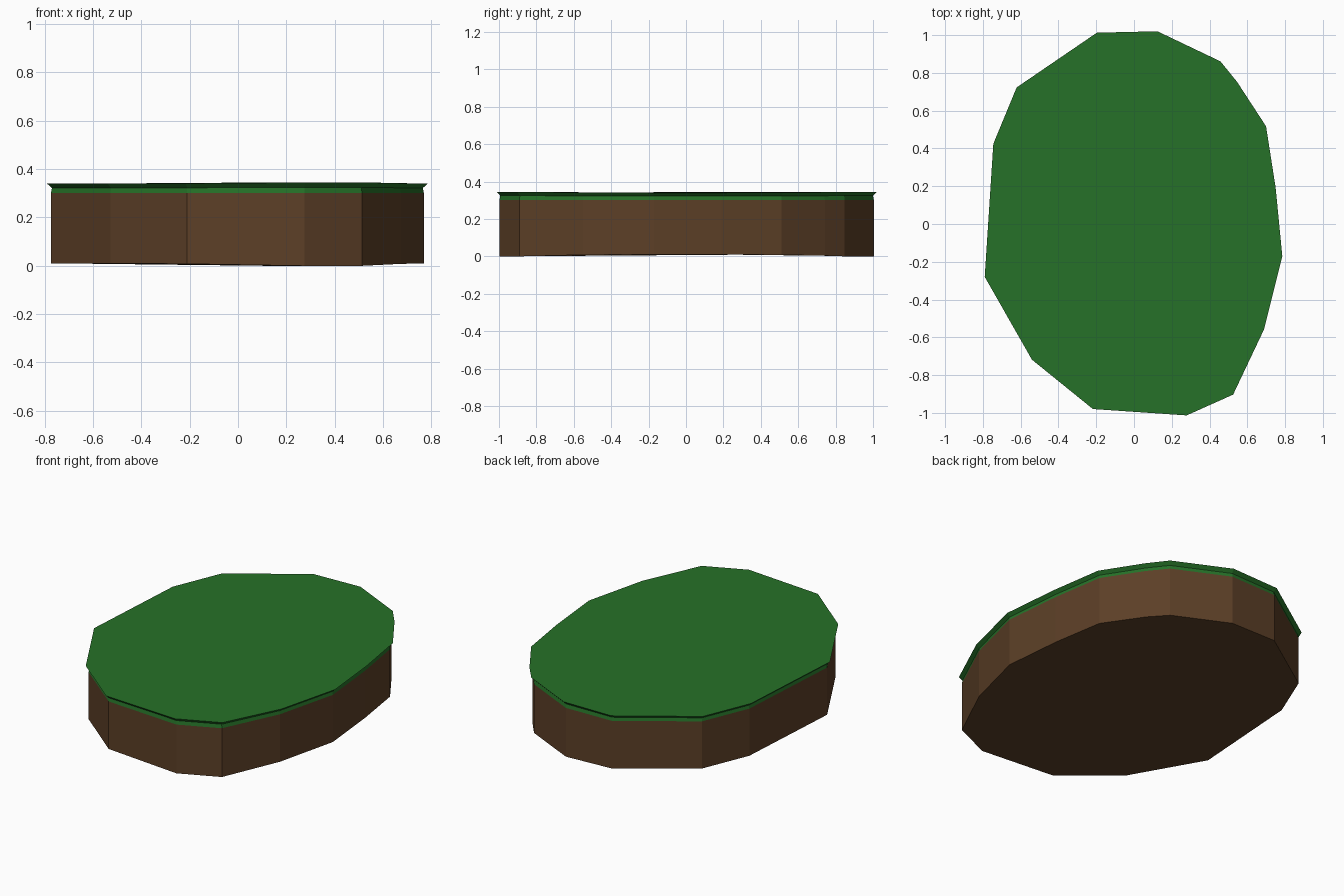
import bpy, bmesh
from mathutils import Vector

if "Cube" in bpy.data.objects:
    bpy.data.objects.remove(bpy.data.objects["Cube"])

# Irregular outline: x, y and how far the slab swells there (top up, bottom down)
OUTLINE = [(-.19, .993, .003), (.12, 1, .01), (.445, .845, .01), (.53, .74, .006),
           (.68, .51, .002), (.73, .19, 0), (.765, -.17, 0), (.67, -.55, .002),
           (.51, -.888, .01), (.275, -.993, .01), (-.21, -.96, .002), (-.525, -.705, 0),
           (-.77, -.275, 0), (-.725, .42, 0), (-.605, .71, 0)]


def material(name, color):
    m = bpy.data.materials.new(name)
    m.diffuse_color = (*color, 1)
    m.use_nodes = True
    m.node_tree.nodes["Principled BSDF"].inputs["Base Color"].default_value = m.diffuse_color
    return m


def inset(d):
    """Outline moved inward by d along the mitred corners."""
    pts = [Vector(p[:2]) for p in OUTLINE]
    out = []
    for i, p in enumerate(pts):
        a = (p - pts[i - 1]).normalized()
        b = (pts[(i + 1) % len(pts)] - p).normalized()
        n = Vector((a.y + b.y, -a.x - b.x)) / (1 + a.dot(b))
        out.append(p - n * d)
    return out


def slab(name, levels, mat):
    """Stack of rings; each level = (inset, z, swell factor)."""
    bm = bmesh.new()
    rings = [[bm.verts.new((p.x, p.y, z + s * o[2])) for p, o in zip(inset(d), OUTLINE)]
             for d, z, s in levels]
    for lo, hi in zip(rings, rings[1:]):
        for i in range(len(lo)):
            j = (i + 1) % len(lo)
            bm.faces.new((lo[i], lo[j], hi[j], hi[i]))
    bm.faces.new(rings[0])
    bm.faces.new(rings[-1])
    bmesh.ops.recalc_face_normals(bm, faces=bm.faces)
    mesh = bpy.data.meshes.new(name)
    bm.to_mesh(mesh)
    bm.free()
    mesh.materials.append(mat)
    bpy.context.collection.objects.link(bpy.data.objects.new(name, mesh))


# Earth body and bevelled grass cap
slab("earth_body", [(.004, .01, -1), (.004, .302, 0)], material("earth brown", (.107, .050, .020)))
slab("grass_cap", [(.004, .302, 0), (0, .322, .3), (.02, .34, .5)],
     material("grass green", (.019, .165, .021)))
